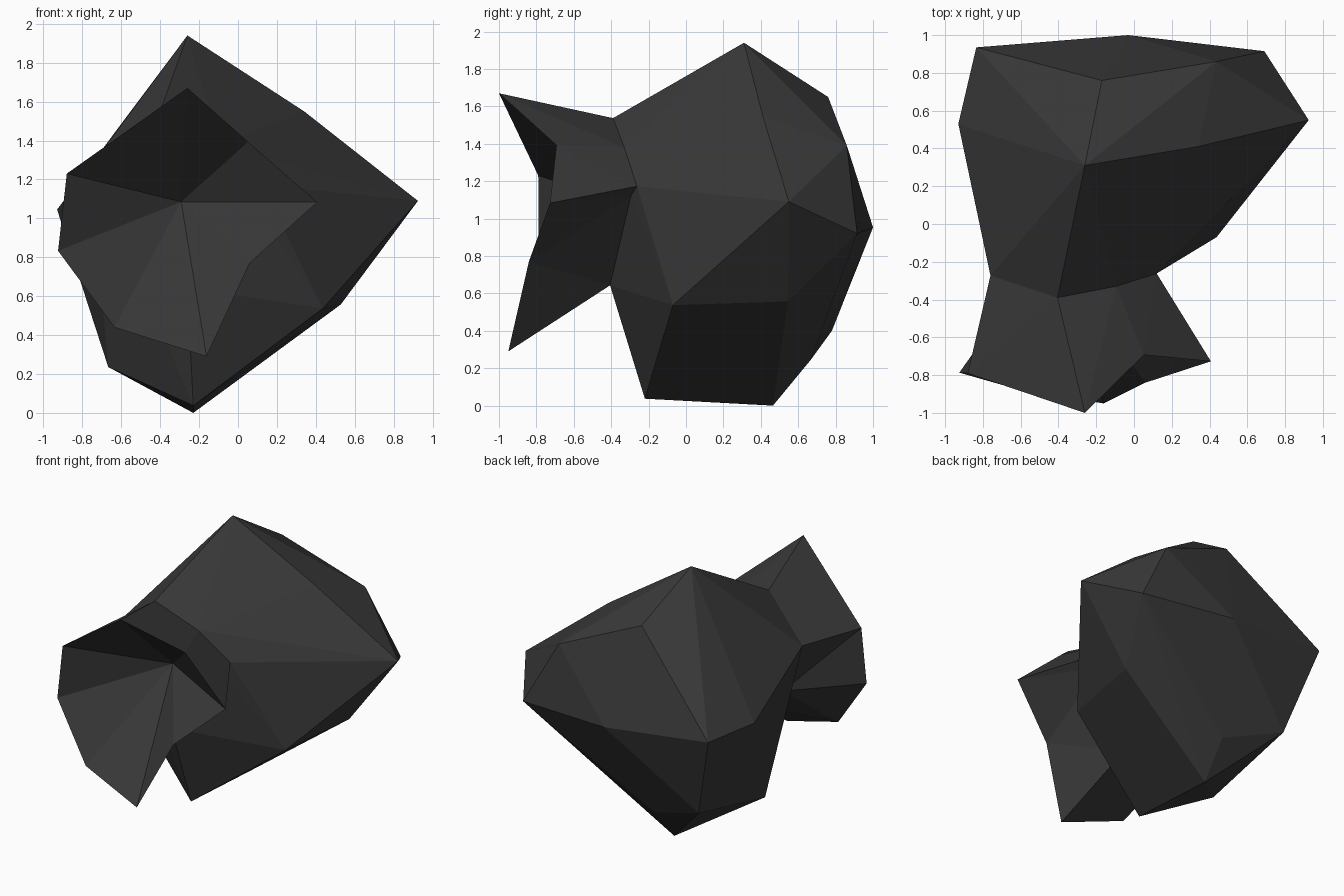
import bpy
import bmesh

if "Cube" in bpy.data.objects:
    bpy.data.objects.remove(bpy.data.objects["Cube"])

# Corner points of the boulder's bulky body
body = {
    "A": (-0.26, 0.31, 1.94), "B": (0.925, 0.55, 1.09), "C": (0.34, 0.41, 1.55),
    "D": (-0.17, 0.76, 1.65), "E": (0.437, 0.86, 1.39), "F": (0.69, 0.915, 0.92),
    "G": (-0.03, 1.0, 0.953), "H": (-0.835, 0.935, 1.03), "I": (-0.93, 0.53, 1.045),
    "J": (-0.23, 0.465, 0.0), "K": (-0.23, -0.22, 0.037), "L": (0.528, 0.545, 0.557),
    "M": (0.437, -0.07, 0.537), "N": (-0.667, 0.03, 0.236),
    "X": (-0.65, 0.78, 0.40), "Y": (-0.21, 0.668, 0.246),
}
# Neck ring where the flared end joins the body
neck = {
    "P": (-0.405, -0.39, 1.537), "R": (-0.095, -0.33, 1.38), "Q": (0.12, -0.262, 1.173),
    "T": (0.05, -0.295, 1.12), "S": (-0.26, -0.406, 0.643), "W": (-0.58, -0.30, 0.87),
    "U": (-0.76, -0.273, 1.264),
}
# Flared rim and the deep point of its hollow
rim = {
    "a": (-0.26, -1.0, 1.67), "b": (-0.88, -0.79, 1.23), "c": (-0.925, -0.787, 0.833),
    "h": (-0.635, -0.87, 0.44), "d": (-0.162, -0.95, 0.29), "e": (0.06, -0.84, 0.77),
    "v": (0.407, -0.727, 1.083), "g": (0.052, -0.693, 1.393), "f": (-0.292, -0.34, 1.085),
}

bm = bmesh.new()
verts = {k: bm.verts.new(p) for part in (body, neck, rim) for k, p in part.items()}

# Body: faceted hull, left open at the neck
bmesh.ops.convex_hull(bm, input=[verts[k] for k in (*body, *neck)])
ring = {verts[k] for k in neck}
caps = [f for f in bm.faces if all(v in ring for v in f.verts)]
bmesh.ops.delete(bm, geom=caps, context='FACES_ONLY')


def add_face(names):
    bm.faces.new([verts[n] for n in names])


# Flared collar around the neck
for names in ("aPUb", "aRP", "agR", "gQR", "gvQ", "veTQ", "edST", "dhS", "hWS", "hcW", "cbUW"):
    add_face(names)

# Hollow front: fan into the deep point
edge_loop = "abchdevg"
for i, n in enumerate(edge_loop):
    add_face((n, edge_loop[(i + 1) % len(edge_loop)], "f"))

# Tidy up
bmesh.ops.delete(bm, geom=[e for e in bm.edges if not e.link_faces], context='EDGES')
bmesh.ops.delete(bm, geom=[v for v in bm.verts if not v.link_faces], context='VERTS')
bmesh.ops.triangulate(bm, faces=bm.faces[:])
bmesh.ops.recalc_face_normals(bm, faces=bm.faces[:])

mesh = bpy.data.meshes.new("boulder")
bm.to_mesh(mesh)
bm.free()

stone = bpy.data.materials.new("dark grey stone")
stone.diffuse_color = (0.04, 0.04, 0.04, 1)
stone.use_nodes = True
stone.node_tree.nodes["Principled BSDF"].inputs["Base Color"].default_value = stone.diffuse_color
mesh.materials.append(stone)
boulder = bpy.data.objects.new("boulder", mesh)
bpy.context.collection.objects.link(boulder)
